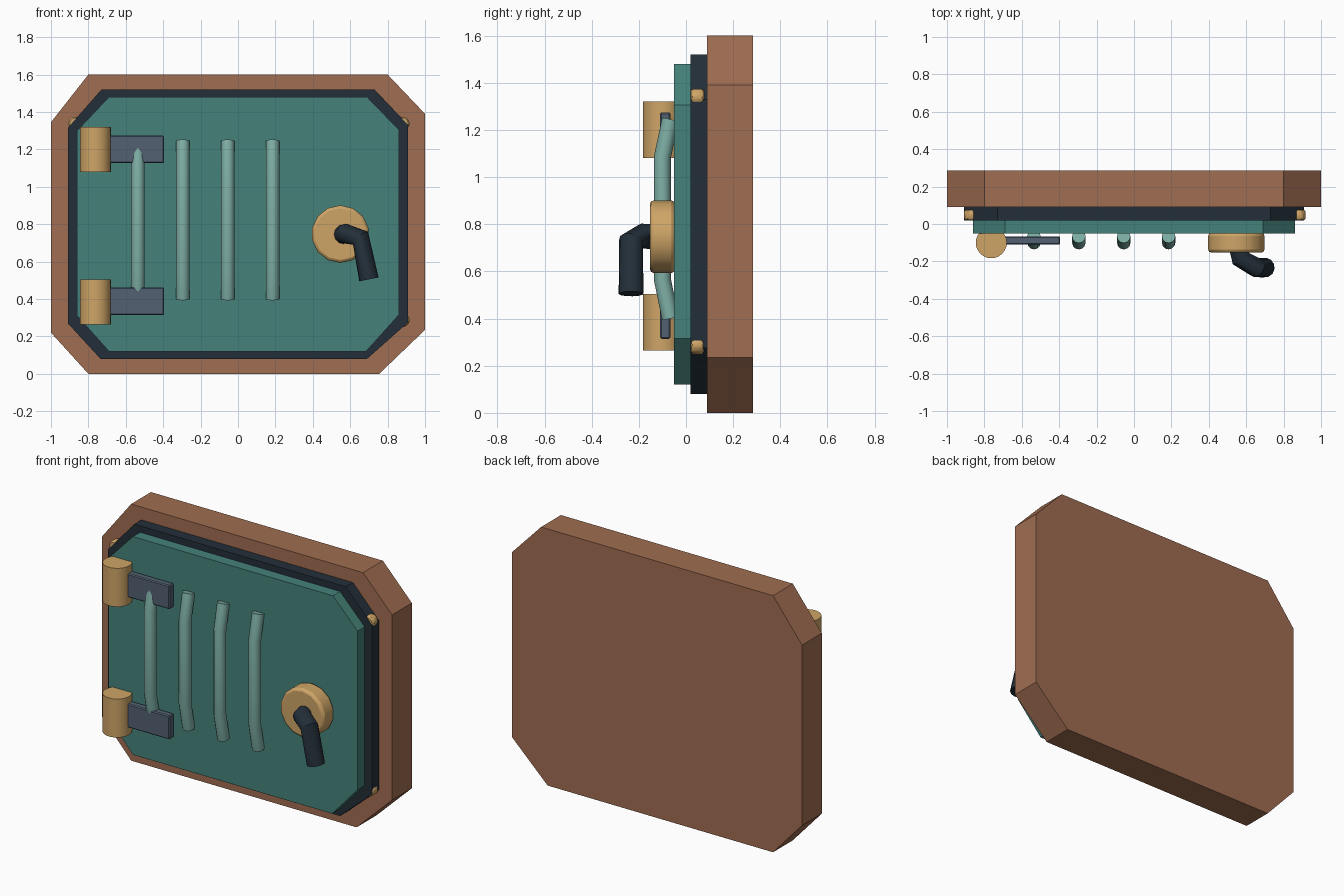
import bpy
import bmesh
import math
from mathutils import Matrix

if "Cube" in bpy.data.objects:
    bpy.data.objects.remove(bpy.data.objects["Cube"], do_unlink=True)


def material(name, hex_colour):
    """Flat material from an sRGB hex string, stored as linear values."""
    srgb = [int(hex_colour[i:i + 2], 16) / 255 for i in (0, 2, 4)]
    rgba = [((c + 0.055) / 1.055) ** 2.4 for c in srgb] + [1.0]
    mat = bpy.data.materials.new(name)
    mat.use_nodes = True
    mat.diffuse_color = rgba
    mat.node_tree.nodes["Principled BSDF"].inputs["Base Color"].default_value = rgba
    return mat


copper = material("copper brown", "A06D51")
rubber = material("dark rubber", "232F39")
teal = material("teal paint", "45827A")
pale = material("pale teal", "7FB0A7")
brass = material("brass", "CFA567")
steel = material("slate steel", "536172")


def add_mesh(name, bm, mat, smooth=False, bevel=0.0, segments=1):
    bmesh.ops.recalc_face_normals(bm, faces=bm.faces)
    mesh = bpy.data.meshes.new(name)
    bm.to_mesh(mesh)
    bm.free()
    mesh.materials.append(mat)
    obj = bpy.data.objects.new(name, mesh)
    bpy.context.collection.objects.link(obj)
    if bevel:
        mod = obj.modifiers.new("edge_bevel", "BEVEL")
        mod.width, mod.segments, mod.limit_method = bevel, segments, "ANGLE"
    if smooth:
        shade(obj)
    return obj


def shade(obj):
    bpy.ops.object.select_all(action="DESELECT")
    obj.select_set(True)
    bpy.context.view_layer.objects.active = obj
    bpy.ops.object.shade_smooth_by_angle(angle=math.radians(40))


def slab(name, outline, y_front, y_back, mat):
    """Extrude an x-z outline from front to back."""
    bm = bmesh.new()
    face = bm.faces.new([bm.verts.new((x, y_front, z)) for x, z in outline])
    out = bmesh.ops.extrude_face_region(bm, geom=[face])
    moved = [v for v in out["geom"] if isinstance(v, bmesh.types.BMVert)]
    bmesh.ops.translate(bm, verts=moved, vec=(0, y_back - y_front, 0))
    return add_mesh(name, bm, mat)


def cylinder(name, centre, radius, depth, sides, mat, along_y=False, bevel=0.0, segments=1):
    bm = bmesh.new()
    turn = Matrix.Rotation(math.pi / 2, 4, "X") if along_y else Matrix()
    bmesh.ops.create_cone(bm, cap_ends=True, segments=sides, radius1=radius,
                          radius2=radius, depth=depth,
                          matrix=Matrix.Translation(centre) @ turn)
    return add_mesh(name, bm, mat, True, bevel, segments)


def box(name, centre, size, mat, bevel):
    bm = bmesh.new()
    bmesh.ops.create_cube(bm, size=1, matrix=Matrix.Translation(centre) @ Matrix.Diagonal((*size, 1)))
    return add_mesh(name, bm, mat, False, bevel)


def tube(name, path, radius, mat):
    """Round bar following a path of points."""
    curve = bpy.data.curves.new(name, "CURVE")
    curve.dimensions = "3D"
    curve.bevel_depth, curve.bevel_resolution = radius, 4
    curve.use_fill_caps = True
    spline = curve.splines.new("POLY")
    spline.points.add(len(path) - 1)
    for point, co in zip(spline.points, path):
        point.co = (*co, 1)
    curve.materials.append(mat)
    obj = bpy.data.objects.new(name, curve)
    bpy.context.collection.objects.link(obj)
    bpy.ops.object.select_all(action="DESELECT")
    obj.select_set(True)
    bpy.context.view_layer.objects.active = obj
    bpy.ops.object.convert(target="MESH")
    shade(bpy.context.view_layer.objects.active)


# Wall frame, gasket and door leaf: octagons with clipped corners
slab("wall_frame", [(-.8, 1.6), (.8, 1.6), (1, 1.39), (1, .235),
                    (.755, 0), (-.8, 0), (-1, .22), (-1, 1.345)], .09, .285, copper)
slab("gasket", [(-.73, 1.52), (.73, 1.52), (.91, 1.33), (.91, .275),
                (.69, .08), (-.735, .08), (-.91, .27), (-.91, 1.315)], .02, .09, rubber)
slab("door_leaf", [(-.69, 1.48), (.69, 1.48), (.86, 1.305), (.86, .315),
                   (.685, .12), (-.69, .12), (-.86, .31), (-.86, 1.3)], -.05, .02, teal)

# Corner bolts peeking out beside the gasket
for x, side in ((-.87, "right"), (.88, "left")):
    for z, level in ((.287, "lower"), (1.338, "upper")):
        cylinder(f"{level}_{side}_bolt", (x, .048, z), .038, .055, 12, brass, True, .008)

# Hinges: upright barrel with a strap onto the leaf
for z, strap_z, level in ((.385, .388, "lower"), (1.2, 1.2, "upper")):
    cylinder(f"{level}_hinge_barrel", (-.763, -.1, z), .083, .24, 24, brass)
    box(f"{level}_hinge_strap", (-.55, -.088, strap_z), (.31, .045, .148), steel, .006)

# Four bowed ribs down the leaf
for i in range(4):
    x = -.535 + .24 * i
    tube(f"rib_{i + 1}", [(x, -.066, .4), (x, -.1, .565), (x, -.1, 1.085), (x, -.066, 1.245)],
         .036, pale)

# Latch: round boss and bent handle
cylinder("latch_boss", (.547, -.1, .747), .154, .106, 14, brass, True, .016, 2)
tube("latch_handle", [(.56, -.12, .745), (.572, -.185, .75),
                      (.655, -.233, .725), (.7, -.233, .505)], .053, rubber)
